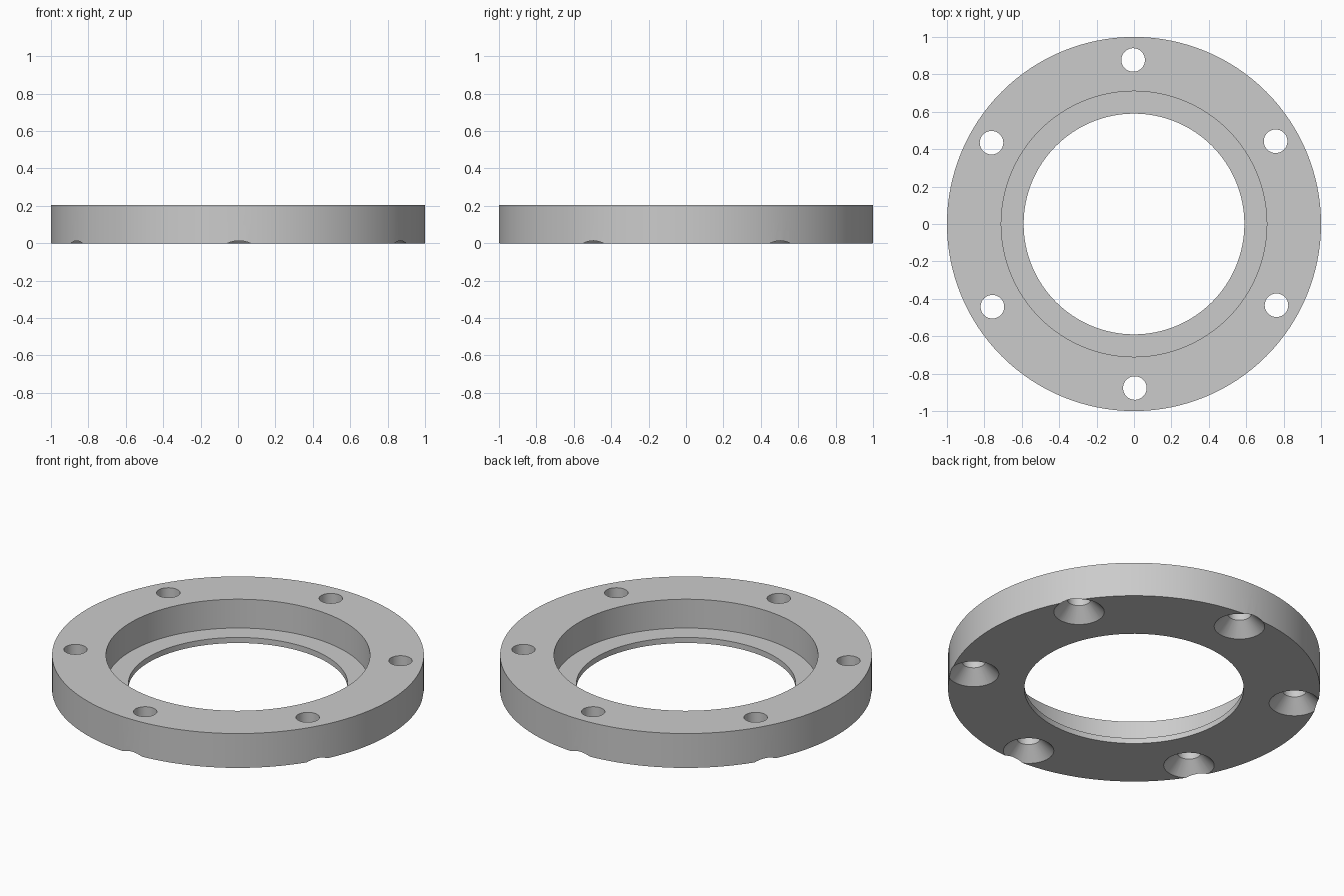
import bpy, bmesh, math
from mathutils import Matrix, Vector

cube = bpy.data.objects.get("Cube")
if cube:
    bpy.data.objects.remove(cube, do_unlink=True)

HEIGHT, LEDGE = 0.204, 0.033
OUTER, BORE, RECESS = 1.0, 0.59, 0.71
BOLT_CIRCLE, BOLT_R, SINK_R, SINK_DEPTH = 0.877, 0.063, 0.136, 0.075

steel = bpy.data.materials.new("plain grey metal")
steel.use_nodes = True
GREY = (0.6, 0.6, 0.6, 1)
steel.diffuse_color = GREY
steel.node_tree.nodes["Principled BSDF"].inputs["Base Color"].default_value = GREY


def lathe(bm, profile, segments, offset=(0, 0, 0)):
    """Revolve a closed (radius, z) profile around a vertical axis."""
    shift = Matrix.Translation(Vector(offset))
    rings = []
    for r, z in profile:
        if r == 0:
            rings.append([bm.verts.new(shift @ Vector((0, 0, z)))] * segments)
            continue
        angles = [math.tau * i / segments for i in range(segments)]
        rings.append([bm.verts.new(shift @ Vector((r * math.cos(a), r * math.sin(a), z)))
                      for a in angles])
    for k, lower in enumerate(rings):
        upper = rings[(k + 1) % len(rings)]
        for i in range(segments):
            j = (i + 1) % segments
            corners = list(dict.fromkeys((lower[i], lower[j], upper[j], upper[i])))
            if len(corners) > 2:
                bm.faces.new(corners)


def finish(bm, name):
    bmesh.ops.recalc_face_normals(bm, faces=bm.faces)
    mesh = bpy.data.meshes.new(name)
    bm.to_mesh(mesh)
    bm.free()
    mesh.materials.append(steel)
    obj = bpy.data.objects.new(name, mesh)
    bpy.context.collection.objects.link(obj)
    return obj


# Flange ring with a stepped bore
bm = bmesh.new()
lathe(bm, [(OUTER, 0), (OUTER, HEIGHT), (RECESS, HEIGHT), (RECESS, LEDGE),
           (BORE, LEDGE), (BORE, 0)], 128)
flange = finish(bm, "flange_ring")

# Six bolt holes, countersunk from below
bm = bmesh.new()
extra = 0.03
flare = SINK_R + extra * (SINK_R - BOLT_R) / SINK_DEPTH
for i in range(6):
    a = math.radians(30.3 + 60 * i)
    lathe(bm, [(0, -extra), (flare, -extra), (BOLT_R, SINK_DEPTH),
               (BOLT_R, HEIGHT + extra), (0, HEIGHT + extra)], 48,
          (BOLT_CIRCLE * math.cos(a), BOLT_CIRCLE * math.sin(a), 0))
cutter = finish(bm, "bolt_hole_cutter")
cutter.hide_render = True

# Cut the holes, then drop the cutter
cut = flange.modifiers.new("bolt_holes", 'BOOLEAN')
cut.operation = 'DIFFERENCE'
cut.solver = 'EXACT'
cut.object = cutter
bpy.ops.object.select_all(action='DESELECT')
flange.select_set(True)
bpy.context.view_layer.objects.active = flange
bpy.ops.object.modifier_apply(modifier=cut.name)
bpy.data.objects.remove(cutter, do_unlink=True)
bpy.ops.object.shade_smooth_by_angle(angle=math.radians(25))
